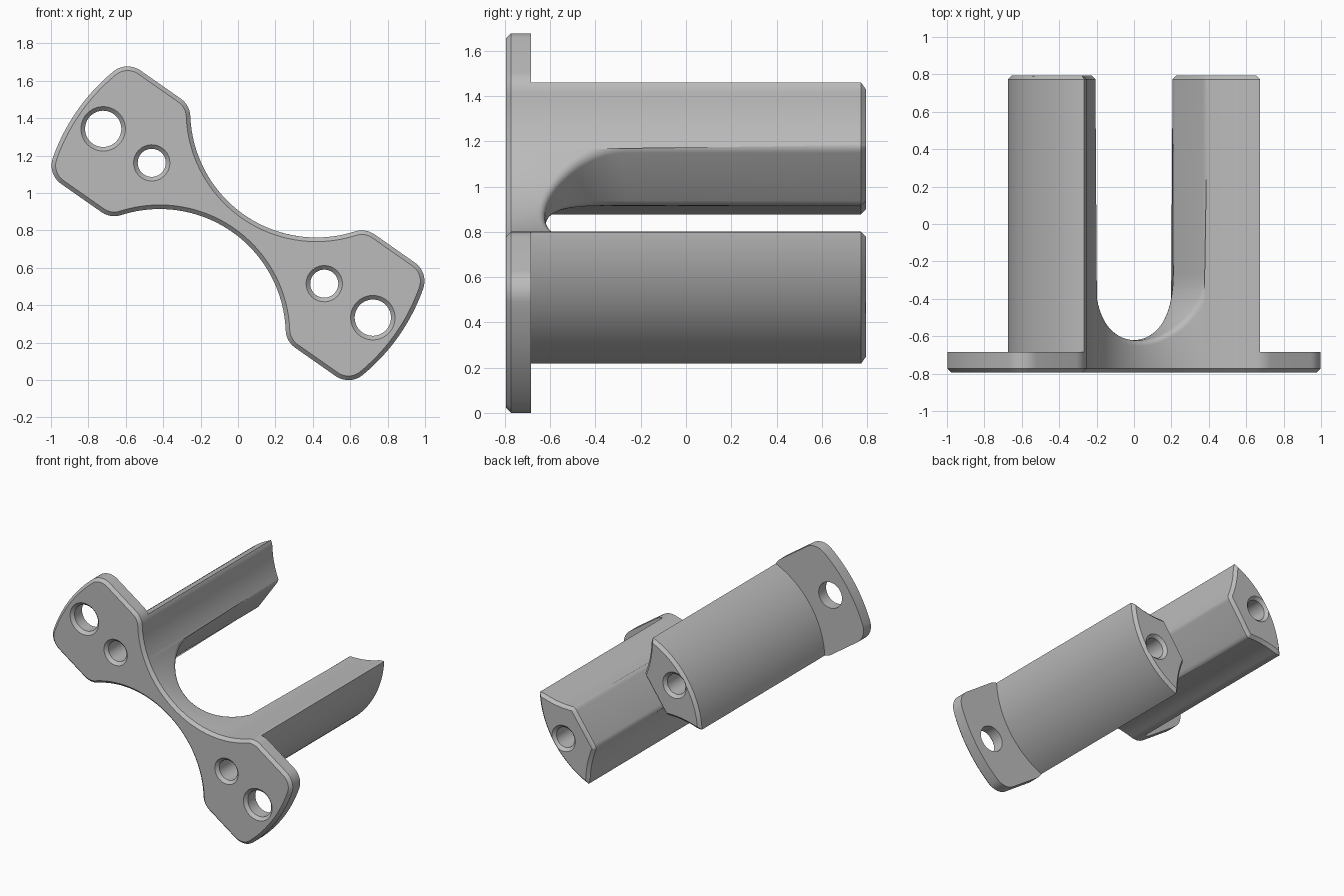
import bpy, bmesh
from math import sin, cos, pi, atan2, sqrt, radians, hypot
from mathutils import Matrix

cube = bpy.data.objects.get("Cube")
if cube:
    bpy.data.objects.remove(cube, do_unlink=True)

# Main sizes; u runs along the bracket, v across it, y is depth
FRONT, BACK, FLANGE_BACK = -0.795, 0.795, -0.685
CHAMFER = 0.022
HALF_WIDTH, END_R, CORNER_R = 0.37, 1.05, 0.12
WAIST_C, WAIST_R = 0.73, 0.674
LEG_R = 0.676
SLOT_R, SLOT_Y = 0.357, -0.265
TILT, CENTRE_Z = radians(35), 0.835

steel = bpy.data.materials.new("plain grey")
steel.use_nodes = True
GREY = (0.5, 0.5, 0.5, 1)
steel.diffuse_color = GREY
steel.node_tree.nodes["Principled BSDF"].inputs["Base Color"].default_value = GREY


def arc(cu, cv, r, a0, a1, n):
    return [(cu + r * cos(a0 + (a1 - a0) * i / n), cv + r * sin(a0 + (a1 - a0) * i / n))
            for i in range(n + 1)]


def outline(d):
    """Waisted plate outline, inset by d."""
    v = HALF_WIDTH - CORNER_R
    ua = sqrt((WAIST_R + CORNER_R) ** 2 - (WAIST_C - v) ** 2)
    ub = sqrt((END_R - CORNER_R) ** 2 - v ** 2)
    turn = atan2(WAIST_C - v, -ua)
    end = atan2(v, ub)
    r = CORNER_R - d
    q = arc(0, WAIST_C, WAIST_R + d, -pi / 2, turn - pi, 24)
    q += arc(ua, v, r, turn, pi / 2, 8)[1:]
    q += arc(ub, v, r, pi / 2, end, 10)
    q += arc(0, 0, END_R - d, end, 0, 8)[1:]
    half = q + [(a, -b) for a, b in reversed(q[:-1])]
    return half + [(-a, -b) for a, b in half[1:-1]]


def loft(name, rings, closed=False):
    """Skin equal rings of points, capped or wrapped round."""
    bm = bmesh.new()
    loops = [[bm.verts.new(p) for p in ring] for ring in rings]
    n = len(loops[0])
    pairs = list(zip(loops, loops[1:]))
    if closed:
        pairs.append((loops[-1], loops[0]))
    else:
        bm.faces.new(loops[0])
        bm.faces.new(loops[-1])
    for a, b in pairs:
        for i in range(n):
            j = (i + 1) % n
            bm.faces.new((a[i], a[j], b[j], b[i]))
    bmesh.ops.recalc_face_normals(bm, faces=bm.faces)
    mesh = bpy.data.meshes.new(name)
    bm.to_mesh(mesh)
    bm.free()
    mesh.materials.append(steel)
    ob = bpy.data.objects.new(name, mesh)
    bpy.context.collection.objects.link(ob)
    return ob


def lathe(name, profile, u=0, n=48, closed=False):
    """Turn (radius, y) points about an axis along y."""
    return loft(name, [[(u + r * cos(2 * pi * i / n), y, r * sin(2 * pi * i / n))
                        for i in range(n)] for r, y in profile], closed)


# Solid bar with chamfered ends
body = loft("bracket_body", [[(u, y, v) for u, v in outline(d)] for d, y in
                             ((CHAMFER, FRONT), (0, FRONT + CHAMFER),
                              (0, BACK - CHAMFER), (CHAMFER, BACK))])

# Ring that turns the legs down behind the flange
c = CHAMFER
cutters = [lathe("leg_turning_cutter",
                 [(LEG_R, FLANGE_BACK), (LEG_R, BACK - c), (LEG_R - 2 * c, BACK + c),
                  (1.4, BACK + c), (1.4, FLANGE_BACK)], n=160, closed=True)]

# Round-bottomed slot between the legs, flared at the mouth
slot = [(SLOT_R + 2 * c, BACK + c), (SLOT_R, BACK - c)]
slot += arc(0, SLOT_Y, SLOT_R, 0, -pi, 40)
slot += [(-u, y) for u, y in reversed(slot[:2])]
cutters.append(loft("slot_cutter", [[(u, y, v) for u, y in slot] for v in (-1, 1)]))

# Bolt holes through the flange and long holes through the legs
for s in (-1, 1):
    r = 0.097
    cutters.append(lathe("flange_hole_cutter",
                         [(r + 2 * c, FRONT - c), (r, FRONT + c), (r, -0.6)], s * 0.88))
    r = 0.075
    cutters.append(lathe("leg_hole_cutter",
                         [(r + 2 * c, FRONT - c), (r, FRONT + c),
                          (r, BACK - c), (r + 2 * c, BACK + c)], s * 0.563))

bpy.ops.object.select_all(action='DESELECT')
bpy.context.view_layer.objects.active = body
body.select_set(True)
for cutter in cutters:
    cutter.hide_render = True
    mod = body.modifiers.new("cut", 'BOOLEAN')
    mod.operation = 'DIFFERENCE'
    mod.solver = 'EXACT'
    mod.object = cutter
    bpy.ops.object.modifier_apply(modifier=mod.name)
for cutter in cutters:
    bpy.data.objects.remove(cutter, do_unlink=True)

# Round the edges between the slot and the waist, then tilt into place
bm = bmesh.new()
bm.from_mesh(body.data)
bmesh.ops.remove_doubles(bm, verts=bm.verts, dist=0.0002)
bm.normal_update()


def is_slot_edge(e):
    if len(e.link_faces) != 2:
        return False
    for p in e.verts:
        if abs(p.co.x) > SLOT_R + 0.005 or not FLANGE_BACK < p.co.y < BACK - c + 0.001:
            return False
    a, b = sorted((f.normal for f in e.link_faces), key=lambda m: abs(m.z))
    return abs(a.z) < 0.01 and abs(b.z) > 0.3 and abs(b.y) < 0.01


edges = [e for e in bm.edges if is_slot_edge(e)]
bmesh.ops.bevel(bm, geom=edges, offset=0.03, offset_type='OFFSET', segments=4,
                profile=0.5, affect='EDGES', clamp_overlap=False)
bm.transform(Matrix.Translation((0, 0, CENTRE_Z)) @ Matrix.Rotation(TILT, 4, 'Y'))
low = min(p.co.z for p in bm.verts)
bmesh.ops.translate(bm, verts=bm.verts, vec=(0, 0, -low))
bm.to_mesh(body.data)
bm.free()

bpy.ops.object.shade_smooth_by_angle(angle=radians(28))
